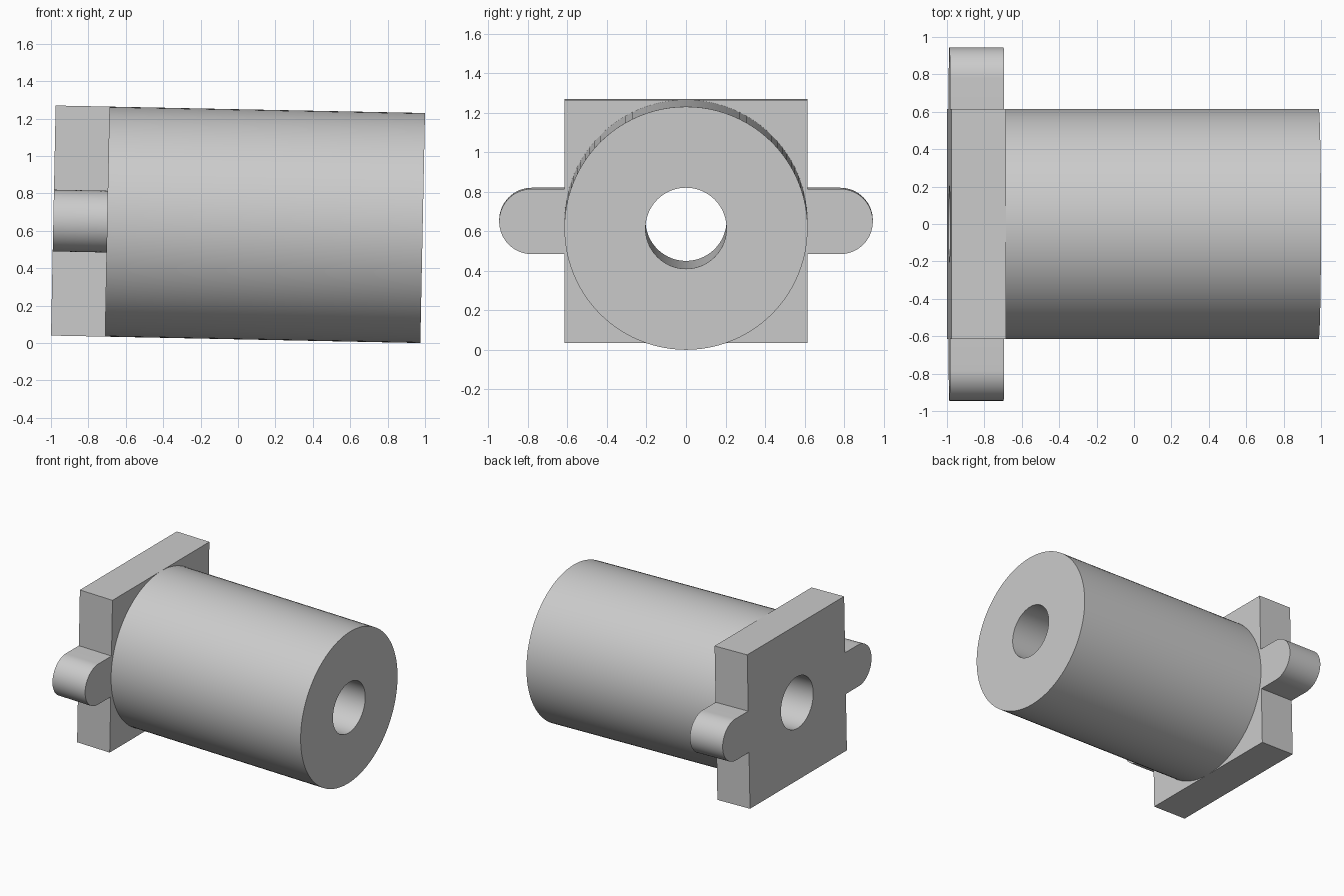
import bpy, bmesh
from math import cos, sin, pi, radians
from mathutils import Matrix, Vector

cube = bpy.data.objects.get("Cube")
if cube:
    bpy.data.objects.remove(cube, do_unlink=True)

LENGTH, HALF, PLATE, BORE = 1.975, 0.615, 0.29, 0.205
TAB_R, TAB_Y = 0.165, 0.78

grey = bpy.data.materials.new("grey")
grey.use_nodes = True
colour = (0.6, 0.6, 0.6, 1)
grey.diffuse_color = colour
grey.node_tree.nodes["Principled BSDF"].inputs["Base Color"].default_value = colour

# Profiles lie in the y-z plane and run along x; the whole part leans slightly
AXES = Matrix(((0, 0, 1, 0), (1, 0, 0, 0), (0, 1, 0, 0), (0, 0, 0, 1)))
LEAN = Matrix.Translation((0, 0, 0.635)) @ Matrix.Rotation(radians(1.16), 4, "Y")


def arc(cx, radius, start, end, steps):
    return [(cx + radius * cos(start + (end - start) * i / steps),
             radius * sin(start + (end - start) * i / steps)) for i in range(steps + 1)]


def circle(radius, steps=96):
    return arc(0, radius, 0, 2 * pi, steps)[:-1]


def extrude_profile(name, loops, x0, x1):
    """Fill the outline minus its inner loops and extrude from x0 to x1."""
    curve = bpy.data.curves.new(name + "_profile", "CURVE")
    curve.dimensions = "2D"
    curve.fill_mode = "BOTH"
    curve.extrude = (x1 - x0) / 2
    for loop in loops:
        spline = curve.splines.new("POLY")
        spline.points.add(len(loop) - 1)
        for point, (a, b) in zip(spline.points, loop):
            point.co = (a, b, 0, 1)
        spline.use_cyclic_u = True
    helper = bpy.data.objects.new(name + "_profile", curve)
    bpy.context.collection.objects.link(helper)
    graph = bpy.context.evaluated_depsgraph_get()
    mesh = bpy.data.meshes.new_from_object(helper.evaluated_get(graph))
    bpy.data.objects.remove(helper, do_unlink=True)
    bpy.data.curves.remove(curve)

    bm = bmesh.new()
    bm.from_mesh(mesh)
    bmesh.ops.remove_doubles(bm, verts=bm.verts, dist=0.0001)
    bmesh.ops.transform(bm, verts=bm.verts,
                        matrix=Matrix.Translation(Vector(((x0 + x1) / 2, 0, 0))) @ AXES)
    bmesh.ops.recalc_face_normals(bm, faces=bm.faces)
    bm.to_mesh(mesh)
    bm.free()

    mesh.name = name
    mesh.materials.clear()
    mesh.materials.append(grey)
    obj = bpy.data.objects.new(name, mesh)
    bpy.context.collection.objects.link(obj)
    obj.matrix_world = LEAN
    bpy.ops.object.select_all(action="DESELECT")
    obj.select_set(True)
    bpy.context.view_layer.objects.active = obj
    bpy.ops.object.shade_smooth_by_angle(angle=radians(30))
    return obj


# Square flange with a rounded tab on each side
half_outline = ([(HALF, -HALF), (HALF, -TAB_R)]
                + arc(TAB_Y, TAB_R, -pi / 2, pi / 2, 32)
                + [(HALF, TAB_R), (HALF, HALF)])
flange_outline = half_outline + [(-a, -b) for a, b in half_outline]
back = -LENGTH / 2
extrude_profile("flange", [flange_outline, circle(BORE)], back, back + PLATE)

# Bored cylinder
extrude_profile("barrel", [circle(HALF), circle(BORE)], back + PLATE, LENGTH / 2)
